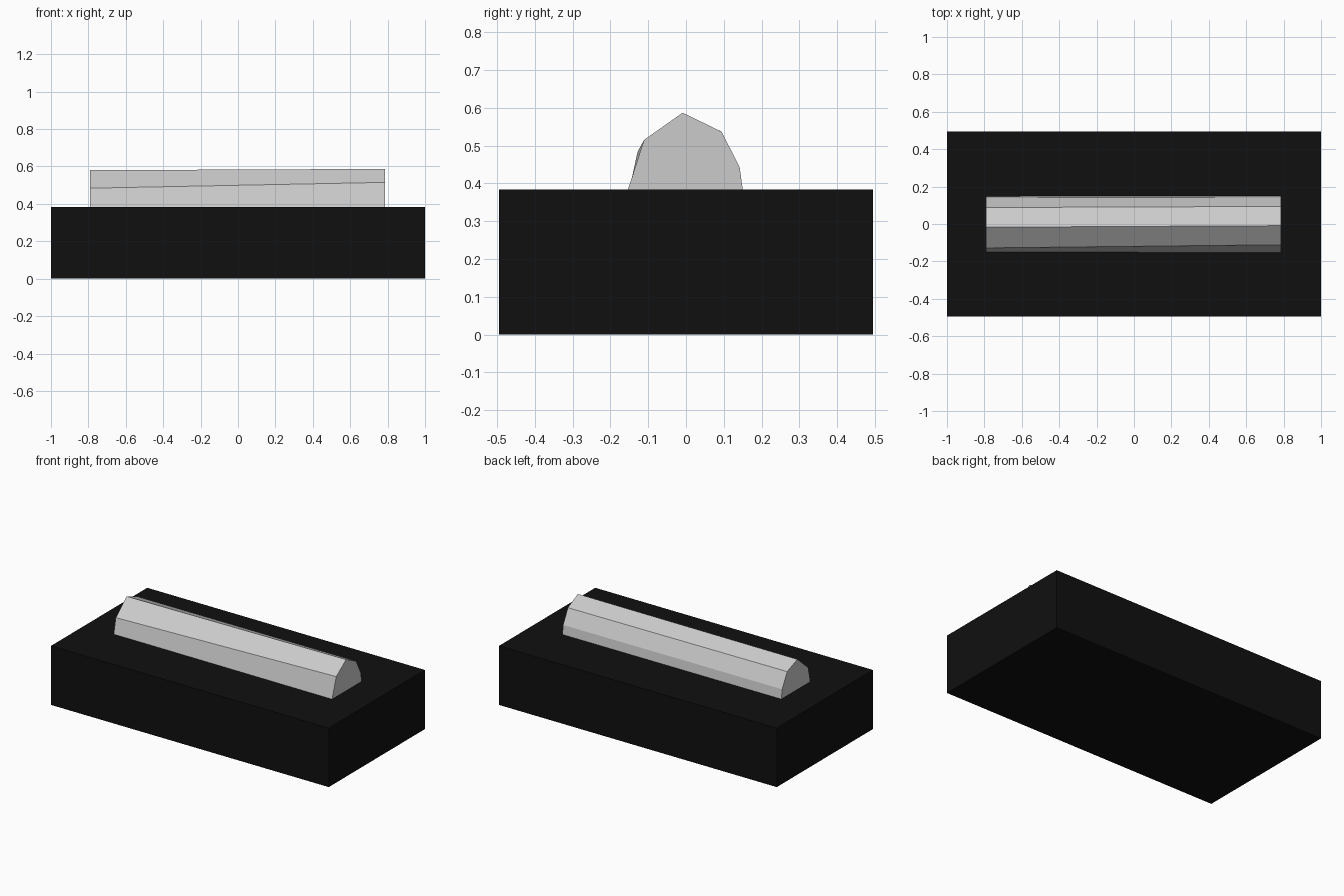
import bpy
import bmesh

if "Cube" in bpy.data.objects:
    bpy.data.objects.remove(bpy.data.objects["Cube"])


def material(name, color):
    mat = bpy.data.materials.new(name)
    mat.diffuse_color = (*color, 1)
    mat.use_nodes = True
    mat.node_tree.nodes["Principled BSDF"].inputs["Base Color"].default_value = mat.diffuse_color
    return mat


def add_object(name, bm):
    bmesh.ops.recalc_face_normals(bm, faces=bm.faces)
    mesh = bpy.data.meshes.new(name)
    bm.to_mesh(mesh)
    bm.free()
    obj = bpy.data.objects.new(name, mesh)
    bpy.context.collection.objects.link(obj)
    return obj


def loft(name, x0, profile0, x1, profile1):
    """Closed bar between two (y, z) end profiles."""
    bm = bmesh.new()
    a = [bm.verts.new((x0, y, z)) for y, z in profile0]
    b = [bm.verts.new((x1, y, z)) for y, z in profile1]
    n = len(a)
    for i in range(n):
        j = (i + 1) % n
        bm.faces.new((a[i], a[j], b[j], b[i]))
    bm.faces.new(a)
    bm.faces.new(b)
    return add_object(name, bm)


# Dark rectangular base block
bm = bmesh.new()
bmesh.ops.create_cube(bm, size=1)
for v in bm.verts:
    v.co.x *= 2
    v.co.y *= 0.99
    v.co.z = (v.co.z + 0.5) * 0.384
base = add_object("base_block", bm)
base.data.materials.append(material("black", (0.005, 0.005, 0.005)))

# Faceted half-round bar, slightly twisted along its length, set into the base
left = [(-0.153, 0.37), (-0.128, 0.484), (-0.017, 0.58),
        (0.088, 0.54), (0.14, 0.445), (0.15, 0.37)]
right = [(-0.158, 0.37), (-0.111, 0.515), (-0.009, 0.587),
         (0.094, 0.537), (0.142, 0.443), (0.152, 0.37)]
loft("top_bar", -0.79, left, 0.785, right)
